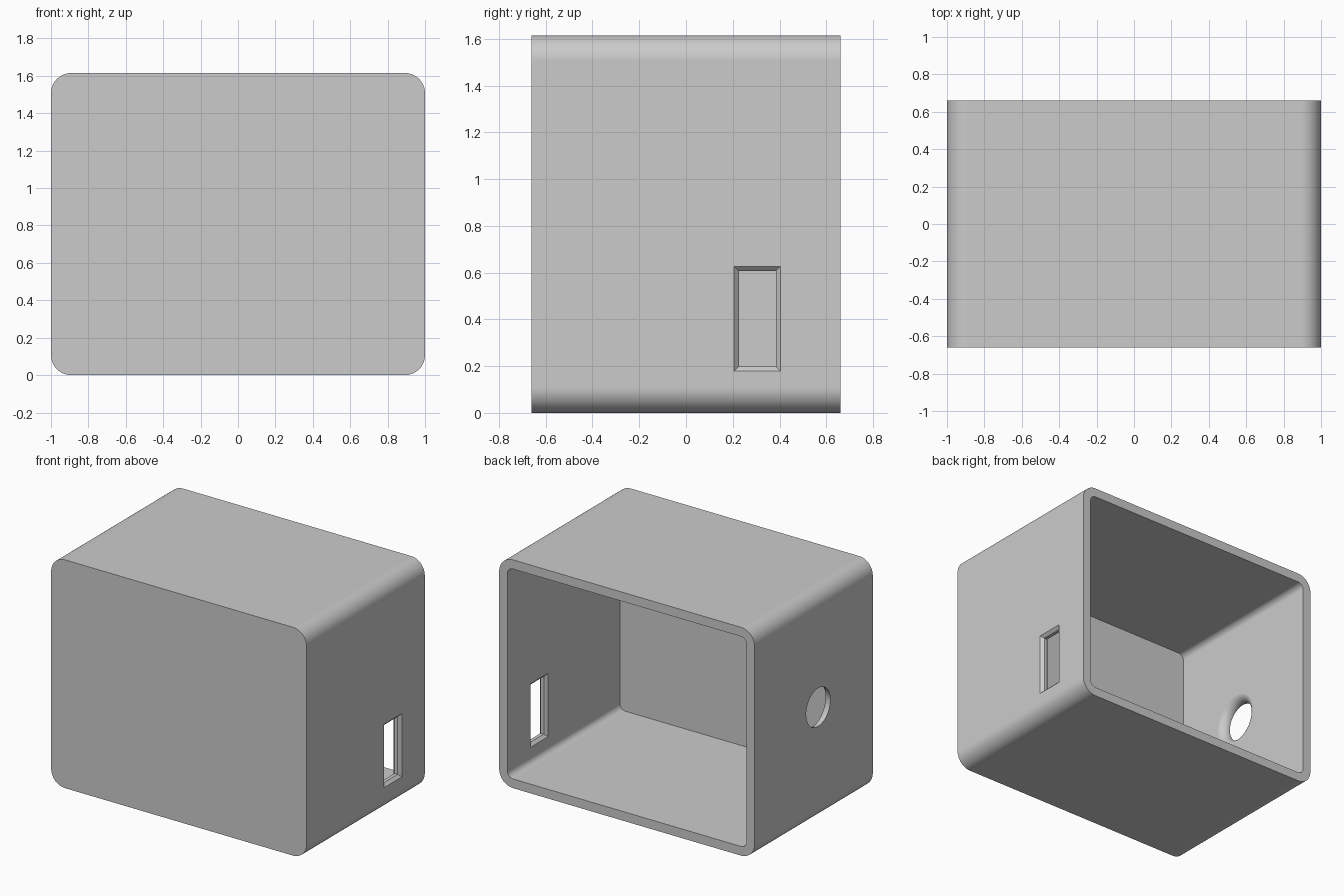
import bpy
import bmesh
from math import sin, cos, pi

cube = bpy.data.objects.get("Cube")
if cube:
    bpy.data.objects.remove(cube, do_unlink=True)

# Overall sizes
HALF_W, HALF_D, HEIGHT = 1.0, 0.66, 1.615
WALL, RADIUS = 0.065, 0.108
MID_Z = HEIGHT / 2

grey = bpy.data.materials.new("plain_grey")
grey.use_nodes = True
colour = (0.6, 0.6, 0.6, 1)
grey.diffuse_color = colour
grey.node_tree.nodes["Principled BSDF"].inputs["Base Color"].default_value = colour


def loft(name, rings):
    """Skin equal-length rings of points and cap both ends."""
    bm = bmesh.new()
    loops = [[bm.verts.new(p) for p in ring] for ring in rings]
    n = len(loops[0])
    for a, b in zip(loops, loops[1:]):
        for i in range(n):
            j = (i + 1) % n
            bm.faces.new((a[i], a[j], b[j], b[i]))
    bm.faces.new(loops[0])
    bm.faces.new(loops[-1])
    bmesh.ops.recalc_face_normals(bm, faces=bm.faces)
    mesh = bpy.data.meshes.new(name)
    bm.to_mesh(mesh)
    bm.free()
    mesh.materials.append(grey)
    obj = bpy.data.objects.new(name, mesh)
    bpy.context.collection.objects.link(obj)
    return obj


def rounded_ring(inset, y, steps=12):
    """Rounded rectangle in the xz plane."""
    r = RADIUS - inset
    cx, cz = HALF_W - RADIUS, MID_Z - RADIUS
    ring = []
    for k, (sx, sz) in enumerate([(1, 1), (-1, 1), (-1, -1), (1, -1)]):
        for i in range(steps + 1):
            a = (k + i / steps) * pi / 2
            ring.append((sx * cx + r * cos(a), y, MID_Z + sz * cz + r * sin(a)))
    return ring


def window_ring(x, grow):
    """Rectangle in the yz plane, grown evenly from the window neck."""
    y, z, hy, hz = 0.305, 0.403, 0.079 + grow, 0.204 + grow
    return [(x, y + sy * hy, z + sz * hz)
            for sy, sz in [(-1, -1), (1, -1), (1, 1), (-1, 1)]]


def port_ring(x, r, steps=64):
    """Circle in the yz plane."""
    return [(x, -0.05 + r * cos(2 * pi * i / steps),
             MID_Z + r * sin(2 * pi * i / steps)) for i in range(steps)]


# Outer body, open at the back once the cavity is cut
shell = loft("enclosure_shell", [rounded_ring(0, -HALF_D), rounded_ring(0, HALF_D)])
cavity = loft("cavity_cutter", [rounded_ring(WALL, -HALF_D + WALL),
                                rounded_ring(WALL, HALF_D + 0.1)])

# Rectangular window, bevelled on both faces of the wall
bevel, over = 0.02, 0.01
inner_x = HALF_W - WALL
window = loft("window_cutter", [
    window_ring(HALF_W + over, bevel + over), window_ring(HALF_W - bevel, 0),
    window_ring(inner_x + bevel, 0), window_ring(inner_x - over, bevel + over)])

# Round port, sharp outside and flared by a fillet inside
fillet, port_r = 0.06, 0.135
centre_x = -inner_x + 0.001
profile = [(-HALF_W - 0.05, port_r)]
for i in range(11):
    a = i / 10 * pi / 2
    profile.append((centre_x - fillet * cos(a), port_r + fillet * (1 - cos(a))))
profile = profile[:1] + [(centre_x - fillet * (1 - sin(i / 20 * pi)),
                          port_r + fillet * (1 - cos(i / 20 * pi))) for i in range(11)]
profile.append((centre_x + 0.02, port_r + fillet))
port = loft("port_cutter", [port_ring(x, r) for x, r in profile])

# Cut the openings
bpy.context.view_layer.objects.active = shell
for cutter in (cavity, window, port):
    mod = shell.modifiers.new(cutter.name, "BOOLEAN")
    mod.operation, mod.solver, mod.object = "DIFFERENCE", "EXACT", cutter
    cutter.hide_render = True
    bpy.ops.object.modifier_apply(modifier=mod.name)
    bpy.data.objects.remove(cutter, do_unlink=True)

# Smooth the rounded areas, keep edges crisp
bpy.ops.object.select_all(action="DESELECT")
shell.select_set(True)
bpy.ops.object.shade_smooth_by_angle()
weighted = shell.modifiers.new("even_shading", "WEIGHTED_NORMAL")
weighted.keep_sharp = True
